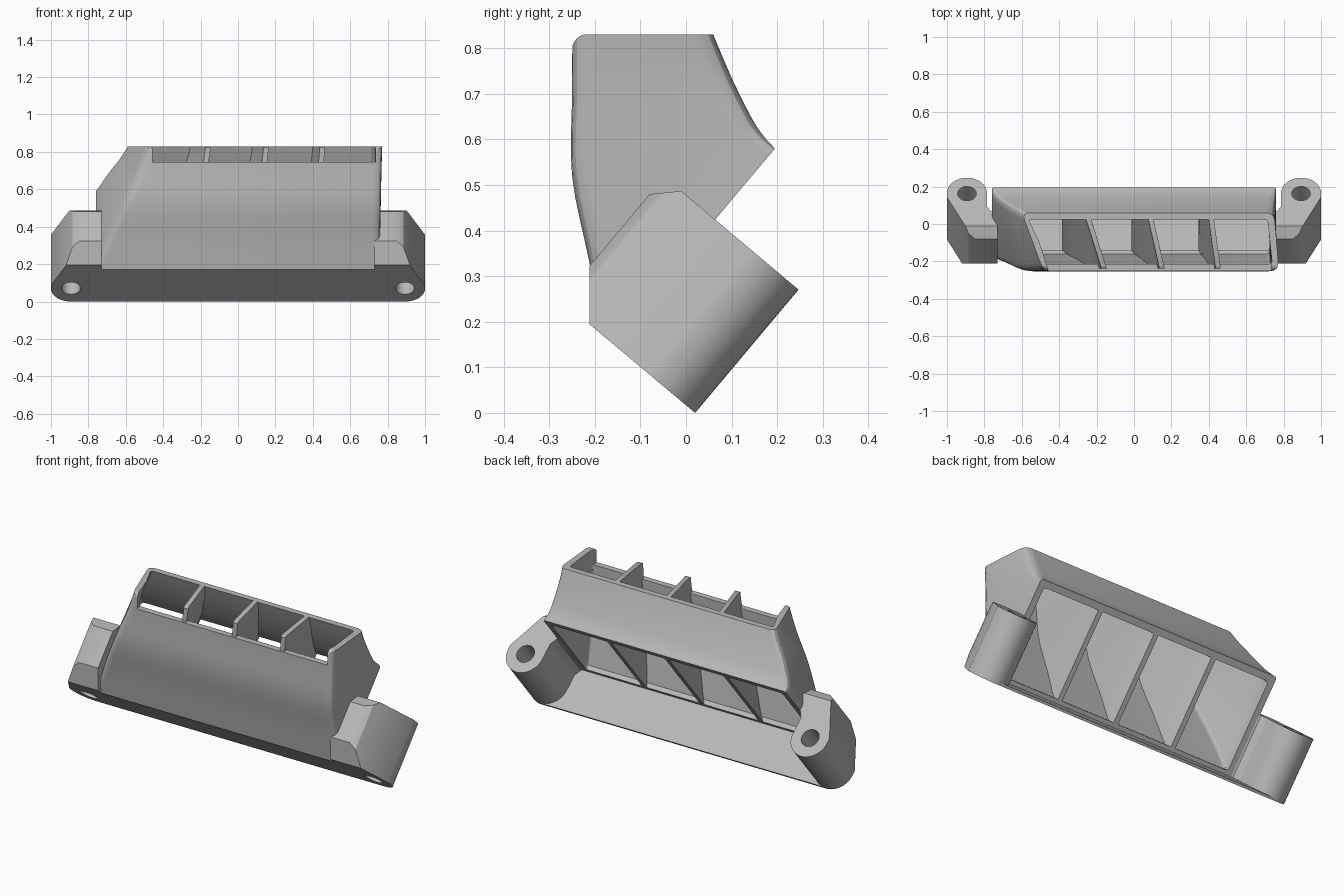
import bpy, bmesh, math
from mathutils import Vector

cube = bpy.data.objects.get("Cube")
if cube:
    bpy.data.objects.remove(cube, do_unlink=True)

grey = bpy.data.materials.new("plain grey")
grey.use_nodes = True
GREY = (0.48, 0.48, 0.48, 1)
grey.diffuse_color = GREY
grey.node_tree.nodes["Principled BSDF"].inputs["Base Color"].default_value = GREY

# Tilted mount frame: u along the bolts, v across towards the back
U, V = Vector((0, .643, .766)), Vector((0, .766, -.643))


def tilt(x, u, v):
    return Vector((x, .02, 0)) + U * u + V * v


def make(name, bm):
    bmesh.ops.recalc_face_normals(bm, faces=bm.faces)
    me = bpy.data.meshes.new(name)
    bm.to_mesh(me)
    bm.free()
    me.materials.append(grey)
    ob = bpy.data.objects.new(name, me)
    bpy.context.collection.objects.link(ob)
    return ob


def loft(bm, rings, caps=True):
    rows = [[bm.verts.new(p) for p in r] for r in rings]
    for a, b in zip(rows, rows[1:]):
        for i in range(len(a)):
            j = (i + 1) % len(a)
            bm.faces.new((a[i], a[j], b[j], b[i]))
    if caps:
        bm.faces.new(rows[0])
        bm.faces.new(rows[-1])
    return rows


def select(ob):
    bpy.ops.object.select_all(action='DESELECT')
    ob.select_set(True)
    bpy.context.view_layer.objects.active = ob


def cut(ob, rings):
    bm = bmesh.new()
    loft(bm, rings)
    tool = make("cutter", bm)
    tool.hide_render = True
    mod = ob.modifiers.new("cut", 'BOOLEAN')
    mod.operation, mod.solver, mod.object = 'DIFFERENCE', 'EXACT', tool
    select(ob)
    bpy.ops.object.modifier_apply(modifier=mod.name)
    bpy.data.objects.remove(tool, do_unlink=True)


def smooth(ob, angle=30):
    select(ob)
    bpy.ops.object.shade_smooth_by_angle(angle=math.radians(angle))


def arc(cx, cy, r, a0, a1, n):
    steps = [math.radians(a0 + (a1 - a0) * i / n) for i in range(n + 1)]
    return [(cx + r * math.cos(a), cy + r * math.sin(a)) for a in steps]


# Duct sections: back y z, front y z, x of back left, back right, front left, front right
keys = [
    (.195, .58, -.163, .154, -.76, .76, -.76, .76),
    (.172, .605, -.183, .17, -.76, .76, -.76, .76),
    (.148, .64, -.212, .33, -.74, .76, -.70, .76),
    (.112, .71, -.25, .52, -.69, .755, -.61, .765),
    (.085, .77, -.25, .70, -.64, .75, -.53, .77),
    (.06, .83, -.25, .83, -.60, .75, -.485, .775)]


def spline(a, b, c, d, t):
    return tuple(.5 * (2 * q + (r - p) * t + (2 * p - 5 * q + 4 * r - s) * t * t
                       + (3 * q - p - 3 * r + s) * t ** 3)
                 for p, q, r, s in zip(a, b, c, d))


sections = [(0, keys[0])]
ctrl = [keys[1]] + keys[1:] + [keys[-1]]
for i in range(4):
    for k in range(4):
        sections.append(((i + 1 + k / 4) / 5, spline(*ctrl[i:i + 4], k / 4)))
sections.append((1, keys[-1]))


def ring(sec, inset, radius):
    by, bz, fy, fz, bl, br, fl, fr = sec
    d = Vector((0, fy - by, fz - bz)).normalized() * inset
    back, front = Vector((0, by, bz)) + d, Vector((0, fy, fz)) - d
    X = Vector((1, 0, 0))
    c = [back + X * (bl + inset), back + X * (br - inset),
         front + X * (fr - inset), front + X * (fl + inset)]
    out = []
    for i, p in enumerate(c):
        a = p + (c[i - 1] - p).normalized() * radius
        b = p + (c[(i + 1) % 4] - p).normalized() * radius
        for t in (0, .25, .5, .75, 1):
            out.append(a * (1 - t) ** 2 + p * 2 * t * (1 - t) + b * t * t)
    return out


# Duct shell, hollow from the inlet to the outlet
bm = bmesh.new()
outer = loft(bm, [ring(s, 0, .015 + .03 * min(1, t * 2.5)) for t, s in sections], False)
inner = loft(bm, [ring(s, .036, .02) for t, s in sections], False)
for e in (0, -1):
    n = len(outer[e])
    for i in range(n):
        j = (i + 1) % n
        bm.faces.new((outer[e][i], outer[e][j], inner[e][j], inner[e][i]))
duct = make("duct_shell", bm)

# Outlet wraps over the front edge
notch = [(-.505, -.1), (-.44, -.3), (.738, -.3), (.725, -.1)]
cut(duct, [[(x, y, z) for x, y in notch] for z in (.745, .9)])
corner = [(-.3, .9), (-.3, .795)] + arc(-.215, .796, .0355, 180, 90, 6) + [(-.21, .9)]
cut(duct, [[(x, y, z) for y, z in corner] for x in (-1, 1)])
smooth(duct, 25)

# Guide vanes, fanning from inlet to outlet
for n, (x0, xb, xf) in enumerate([(-.37, -.25, -.16), (0, .085, .15), (.36, .41, .45)]):
    bm = bmesh.new()
    rings = []
    for t, (by, bz, fy, fz, *_) in sections:
        b, f = Vector((0, by, bz)), Vector((0, fy, fz))
        d = (f - b).normalized() * .012
        b, f = b + d, f - d
        w = t * t * (3 - 2 * t)
        p, q = x0 + (xb - x0) * w, x0 + (xf - x0) * w
        h = .014
        rings.append([b + Vector((p - h, 0, 0)), b + Vector((p + h, 0, 0)),
                      f + Vector((q + h, 0, 0)), f + Vector((q - h, 0, 0))])
    loft(bm, rings)
    vane = make("guide_vane_%d" % (n + 1), bm)
    cut(vane, [[(x, y, z) for y, z in corner] for x in (-1, 1)])
    smooth(vane)

# Bolt lugs, trimmed flat at the front and top
hole = arc(.893, -.11, .05, 0, 345, 23)
for side, name in ((-1, "bolt_lug_right"), (1, "bolt_lug_left")):
    outline = arc(.893, -.107, .107, 180, 0, 20)
    outline += [(1, -.135), (.91, -.32), (.885, -.365), (.85, -.385),
                (.73, -.385), (.73, -.25), (.765, -.235), (.786, -.2)]
    bm = bmesh.new()
    loft(bm, [[tilt(x * side, u, v) for x, v in outline] for u in (0, .353)])
    for co, no in (((0, -.212, 0), (0, -1, 0)), ((0, 0, .488), (0, -.1, 1))):
        res = bmesh.ops.bisect_plane(bm, geom=bm.verts[:] + bm.edges[:] + bm.faces[:],
                                     plane_co=co, plane_no=no, clear_outer=True)
        edges = [g for g in res["geom_cut"] if isinstance(g, bmesh.types.BMEdge)]
        bmesh.ops.holes_fill(bm, edges=edges)
    lug = make(name, bm)
    cut(lug, [[tilt(x * side, u, v) for x, v in hole] for u in (-.1, .5)])
    smooth(lug)

# Thin base plate joining the lugs
plate = arc(.893, -.107, .107, 0, 90, 10) + arc(-.893, -.107, .107, 90, 180, 10)
plate += [(-1, -.135), (-.93, -.265), (.93, -.265), (1, -.135)]
bm = bmesh.new()
loft(bm, [[tilt(x, u, v) for x, v in plate] for u in (0, .014)])
base = make("base_plate", bm)
for side in (-1, 1):
    cut(base, [[tilt(x * side, u, v) for x, v in hole] for u in (-.1, .1)])
smooth(base)
